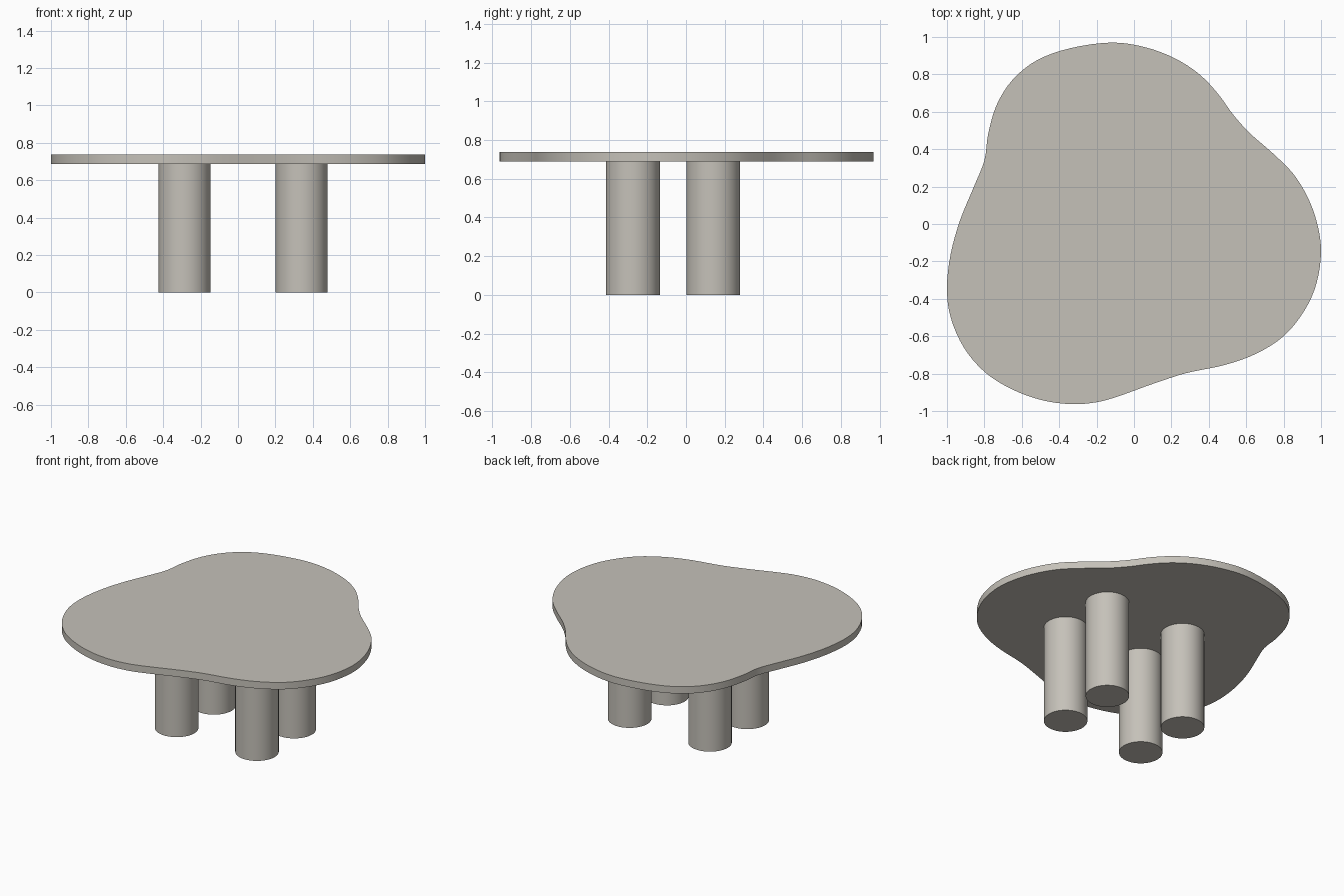
import bpy, bmesh, math
from mathutils import Vector

if "Cube" in bpy.data.objects:
    bpy.data.objects.remove(bpy.data.objects["Cube"])

stone = bpy.data.materials.new("warm_grey")
stone.diffuse_color = (0.56, 0.535, 0.485, 1)
stone.use_nodes = True
stone.node_tree.nodes["Principled BSDF"].inputs["Base Color"].default_value = stone.diffuse_color

TOP_Z, UNDER_Z, LEG_R = 0.737, 0.688, 0.139

# Wavy outline of the table top, clockwise seen from above
OUTLINE = [(-0.12, 0.97), (0.06, 0.945), (0.22, 0.885), (0.35, 0.80), (0.45, 0.695),
           (0.53, 0.585), (0.62, 0.485), (0.74, 0.38), (0.85, 0.27), (0.93, 0.14),
           (0.98, 0.0), (1.0, -0.15), (0.975, -0.32), (0.91, -0.465), (0.80, -0.60),
           (0.65, -0.695), (0.48, -0.755), (0.28, -0.797), (0.10, -0.855),
           (-0.08, -0.92), (-0.20, -0.953), (-0.34, -0.963), (-0.50, -0.94),
           (-0.66, -0.88), (-0.80, -0.79), (-0.91, -0.66), (-0.98, -0.50),
           (-1.0, -0.34), (-0.98, -0.16), (-0.93, 0.02), (-0.86, 0.19),
           (-0.80, 0.34), (-0.78, 0.48), (-0.735, 0.635), (-0.65, 0.77),
           (-0.52, 0.875), (-0.34, 0.94)]


def smooth_loop(points, steps=4):
    """Closed Catmull-Rom curve through the points."""
    pts = [Vector(p) for p in points]
    n, out = len(pts), []
    for i in range(n):
        a, b, c, d = (pts[(i + k) % n] for k in (-1, 0, 1, 2))
        for s in range(steps):
            t = s / steps
            out.append(0.5 * (2 * b + (c - a) * t + (2 * a - 5 * b + 4 * c - d) * t ** 2
                              + (3 * b - a - 3 * c + d) * t ** 3))
    return out


def prism(name, loop, z0, z1):
    """Extrude a closed outline from z0 to z1, with smooth sides and sharp rims."""
    bm = bmesh.new()
    base = bm.faces.new([bm.verts.new((x, y, z0)) for x, y in loop])
    ext = bmesh.ops.extrude_face_region(bm, geom=[base], use_keep_orig=True)
    verts = [g for g in ext["geom"] if isinstance(g, bmesh.types.BMVert)]
    bmesh.ops.translate(bm, verts=verts, vec=(0, 0, z1 - z0))
    bmesh.ops.recalc_face_normals(bm, faces=bm.faces)
    mesh = bpy.data.meshes.new(name)
    bm.to_mesh(mesh)
    bm.free()
    mesh.materials.append(stone)
    obj = bpy.data.objects.new(name, mesh)
    bpy.context.collection.objects.link(obj)
    bpy.ops.object.select_all(action='DESELECT')
    obj.select_set(True)
    bpy.context.view_layer.objects.active = obj
    bpy.ops.object.shade_smooth_by_angle(angle=math.radians(30))


# Table top
prism("table_top", smooth_loop(OUTLINE), UNDER_Z, TOP_Z)

# Four thick round legs
for side, x in (("left", -0.286), ("right", 0.34)):
    for end, y in (("front", -0.274), ("back", 0.141)):
        ring = [(x + LEG_R * math.cos(a), y + LEG_R * math.sin(a))
                for a in (i * math.tau / 64 for i in range(64))]
        prism(f"{end}_{side}_leg", ring, 0, UNDER_Z)
